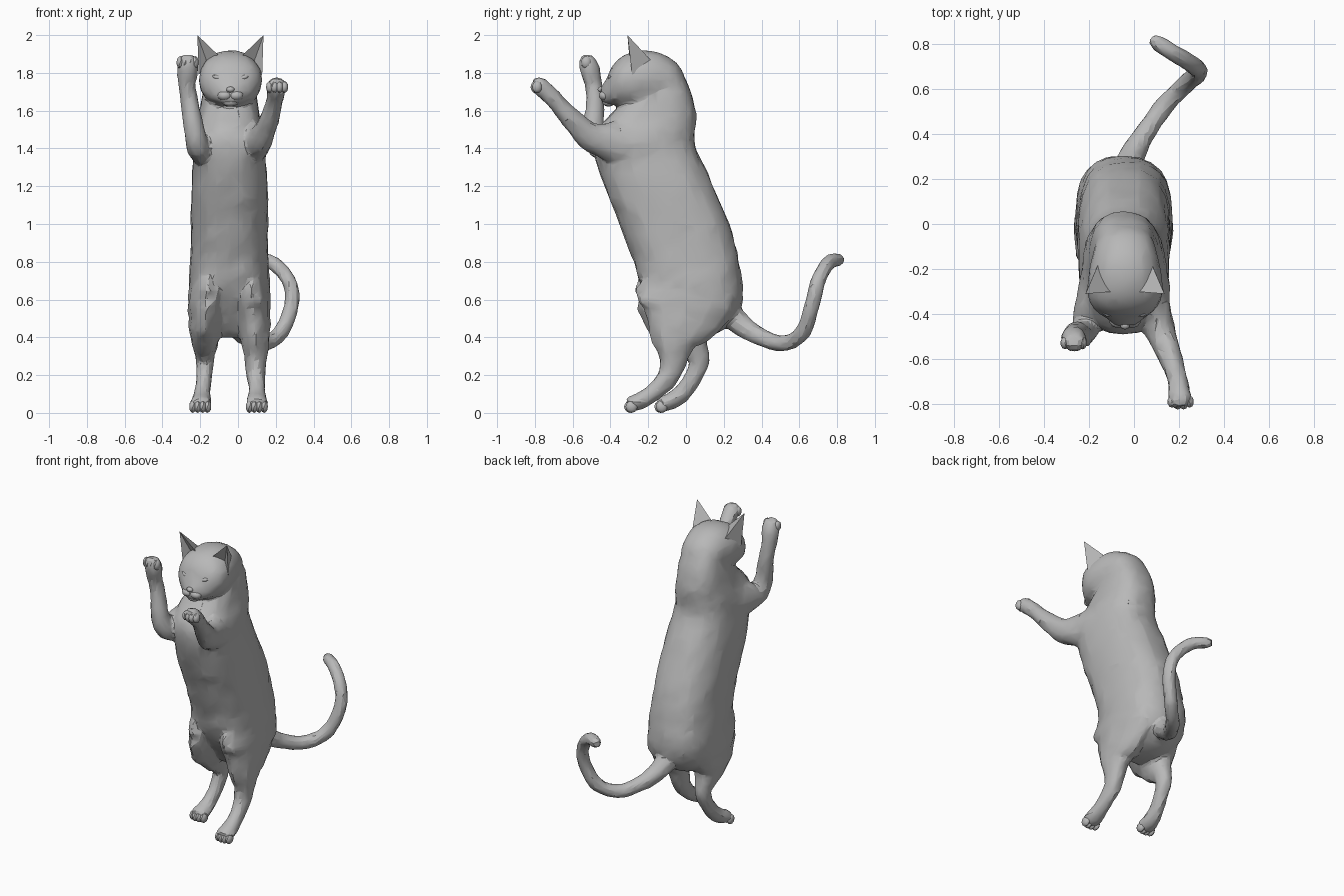
import bpy, bmesh, math, random
from mathutils import Vector

if "Cube" in bpy.data.objects:
    bpy.data.objects.remove(bpy.data.objects["Cube"])

random.seed(4)
fur = bpy.data.materials.new("grey_fur")
fur.diffuse_color = (0.48, 0.48, 0.48, 1)
fur.use_nodes = True
fur.node_tree.nodes["Principled BSDF"].inputs["Base Color"].default_value = fur.diffuse_color
CX = -0.04  # middle line of head and body


def shade(ob, angle):
    bpy.ops.object.select_all(action='DESELECT')
    bpy.context.view_layer.objects.active = ob
    ob.select_set(True)
    bpy.ops.object.shade_smooth_by_angle(angle=math.radians(angle))


def finish(name, bm):
    bmesh.ops.recalc_face_normals(bm, faces=bm.faces)
    me = bpy.data.meshes.new(name)
    bm.to_mesh(me)
    bm.free()
    me.materials.append(fur)
    ob = bpy.data.objects.new(name, me)
    bpy.context.collection.objects.link(ob)
    shade(ob, 28)
    return ob


def resample(rows, n):
    """Catmull-Rom interpolation of whole rows."""
    out = []
    for i in range(len(rows) - 1):
        a, b = rows[max(i - 1, 0)], rows[i]
        c, d = rows[i + 1], rows[min(i + 2, len(rows) - 1)]
        for k in range(n):
            t = k / n
            out.append([0.5 * (2 * q + (r - p) * t + (2 * p - 5 * q + 4 * r - s) * t * t
                               + (3 * q - p - 3 * r + s) * t ** 3)
                        for p, q, r, s in zip(a, b, c, d)])
    return out + [list(rows[-1])]


def skin(name, rings, sides, jitter, power=1.0):
    """rings: (centre, u, v) ovals joined into a closed tube; power < 1 is boxier."""
    bm = bmesh.new()
    loops = []
    for c, u, v in rings:
        loop = []
        for k in range(sides):
            a = 2 * math.pi * k / sides
            x, y = [math.copysign(abs(w) ** power, w) for w in (math.cos(a), math.sin(a))]
            loop.append(bm.verts.new(c + (u * x + v * y) * (1 + random.uniform(-jitter, jitter))))
        loops.append(loop)
    for p, q in zip(loops, loops[1:]):
        for k in range(sides):
            j = (k + 1) % sides
            bm.faces.new((p[k], p[j], q[j], q[k]))
    bm.faces.new(loops[0])
    bm.faces.new(loops[-1])
    return finish(name, bm)


def limb(name, rows, sides=12, n=3, jitter=0.07):
    """rows: x, y, z, sideways radius, depth radius."""
    pts = resample(rows, n)
    rings = []
    for i, p in enumerate(pts):
        t = Vector(pts[min(i + 1, len(pts) - 1)][:3]) - Vector(pts[max(i - 1, 0)][:3])
        t.normalize()
        u = Vector((1, 0, 0))
        u = (u - t * u.dot(t)).normalized()
        rings.append((Vector(p[:3]), u * p[3], t.cross(u) * p[4]))
    return skin(name, rings, sides, jitter)


def blob(name, centre, size, sub=2, tilt=0):
    bm = bmesh.new()
    bmesh.ops.create_icosphere(bm, subdivisions=sub, radius=1)
    for v in bm.verts:
        x, y, z = [a * b for a, b in zip(v.co, size)]
        v.co = Vector(centre) + Vector((x, y, z + tilt * x))
    return finish(name, bm)


def toes(name, centre, size):
    for i, k in enumerate((-1.5, -.5, .5, 1.5)):
        blob(f"{name}_{i + 1}", (centre[0] + k * 0.026, centre[1] + abs(k) * 0.008, centre[2]), size)


parts = []  # pieces fused into one continuous coat

# Torso and neck: z, front y, back y, half width
torso = [(.40, -.05, .10, .06), (.43, -.08, .18, .12), (.50, -.13, .26, .18),
         (.60, -.20, .30, .21), (.70, -.25, .297, .213), (.85, -.295, .27, .206),
         (1.0, -.35, .23, .204), (1.2, -.435, .145, .202), (1.4, -.49, .055, .188),
         (1.5, -.47, .05, .178), (1.58, -.40, .055, .16), (1.7, -.28, .028, .14),
         (1.82, -.22, -.03, .11)]
parts.append(skin("torso", [
    (Vector((CX - .005, (f + b) / 2, z)), Vector((w, 0, 0)), Vector((0, (b - f) / 2, 0)))
    for z, f, b, w in resample(torso, 3)], 24, 0.02, 0.8))

# Head: y, centre z, half width, half height
head = [(-.01, 1.74, .05, .05), (-.05, 1.745, .115, .11), (-.14, 1.765, .145, .145),
        (-.24, 1.765, .165, .155), (-.33, 1.757, .163, .138), (-.39, 1.735, .125, .105),
        (-.42, 1.70, .08, .07), (-.45, 1.688, .045, .04)]
parts.append(skin("head", [(Vector((CX, y, z)), Vector((w, 0, 0)), Vector((0, 0, h)))
                           for y, z, w, h in resample(head, 2)], 18, 0.015, 0.92))

# Front legs
parts.append(limb("right_front_leg", [
    (.05, -.18, 1.43, .10, .16), (.08, -.36, 1.43, .085, .115), (.125, -.50, 1.46, .063, .078),
    (.165, -.60, 1.55, .053, .057), (.19, -.68, 1.64, .045, .047), (.20, -.74, 1.70, .05, .048),
    (.205, -.785, 1.735, .054, .046), (.21, -.81, 1.74, .035, .028)]))
parts.append(limb("left_front_leg", [
    (-.13, -.18, 1.43, .09, .16), (-.18, -.35, 1.41, .08, .11), (-.215, -.46, 1.42, .06, .073),
    (-.235, -.49, 1.52, .054, .058), (-.255, -.48, 1.64, .047, .048), (-.27, -.49, 1.74, .046, .046),
    (-.268, -.505, 1.80, .056, .053), (-.265, -.52, 1.86, .053, .048),
    (-.265, -.52, 1.895, .035, .028)]))

# Hind legs
parts.append(limb("right_hind_leg", [
    (.05, .02, .80, .08, .22), (.072, .0, .62, .10, .265), (.08, -.02, .50, .092, .225),
    (.09, -.06, .39, .08, .135), (.095, -.065, .30, .062, .082), (.095, -.09, .20, .05, .06),
    (.10, -.16, .12, .044, .048), (.10, -.23, .07, .053, .046), (.10, -.285, .05, .058, .043),
    (.10, -.31, .042, .035, .028)]))
parts.append(limb("left_hind_leg", [
    (-.14, .02, .80, .08, .22), (-.162, .0, .62, .10, .265), (-.17, -.01, .50, .092, .22),
    (-.175, .015, .39, .077, .125), (-.175, .05, .33, .06, .075), (-.175, .072, .27, .047, .055),
    (-.18, .035, .18, .042, .047), (-.19, -.025, .10, .044, .047), (-.195, -.08, .063, .053, .045),
    (-.20, -.125, .048, .058, .043), (-.20, -.15, .042, .035, .028)]))

# Tail curling out to the side and up
parts.append(limb("tail", [(x, y, z, r, r) for x, y, z, r in (
    (-.04, .19, .56, .08), (-.01, .30, .46, .06), (.06, .42, .39, .047), (.14, .53, .368, .044),
    (.23, .62, .43, .043), (.285, .67, .58, .041), (.27, .70, .70, .04), (.19, .75, .79, .039),
    (.11, .80, .81, .037), (.075, .825, .81, .022))], sides=10))

# Fuse the pieces, soften the joins, then reduce to uneven facets
bpy.ops.object.select_all(action='DESELECT')
for ob in parts:
    ob.select_set(True)
body = parts[0]
bpy.context.view_layer.objects.active = body
bpy.ops.object.join()
body.name = "cat_body"
m = body.modifiers.new("fuse", 'REMESH')
m.mode, m.voxel_size = 'VOXEL', 0.012
m = body.modifiers.new("soften", 'SMOOTH')
m.factor, m.iterations = 0.5, 4
m = body.modifiers.new("facets", 'DECIMATE')
m.ratio = 0.08
mesh = bpy.data.meshes.new_from_object(body.evaluated_get(bpy.context.evaluated_depsgraph_get()))
body.modifiers.clear()
body.data = mesh
mesh.materials.clear()
mesh.materials.append(fur)
for p in mesh.polygons:
    p.material_index = 0
shade(body, 20)

# Toes
toes("right_front_toe", (.207, -.80, 1.725), (.02, .027, .032))
toes("left_front_toe", (-.267, -.54, 1.855), (.02, .028, .034))
toes("right_hind_toe", (.10, -.30, .033), (.02, .032, .033))
toes("left_hind_toe", (-.20, -.14, .033), (.02, .032, .033))

# Face and ears, mirrored about the middle line
blob("nose", (CX, -.45, 1.712), (.022, .018, .016))
blob("chin", (CX, -.41, 1.645), (.042, .034, .024))
for side, s in (("left", -1), ("right", 1)):
    blob(side + "_muzzle", (CX + s * .03, -.428, 1.68), (.04, .034, .028))
    blob(side + "_eye", (CX + s * .068, -.393, 1.775), (.03, .02, .015), tilt=s * .25)
    bm = bmesh.new()
    tip, inner, outer, back, hollow = [
        bm.verts.new((CX + s * x, y, z)) for x, y, z in
        ((.175, -.31, 2.0), (.055, -.30, 1.885), (.168, -.285, 1.79),
         (.115, -.17, 1.85), (.125, -.26, 1.86))]
    for f in ((tip, inner, hollow), (tip, hollow, outer), (tip, outer, back),
              (tip, back, inner), (inner, back, outer, hollow)):
        bm.faces.new(f)
    finish(side + "_ear", bm)
